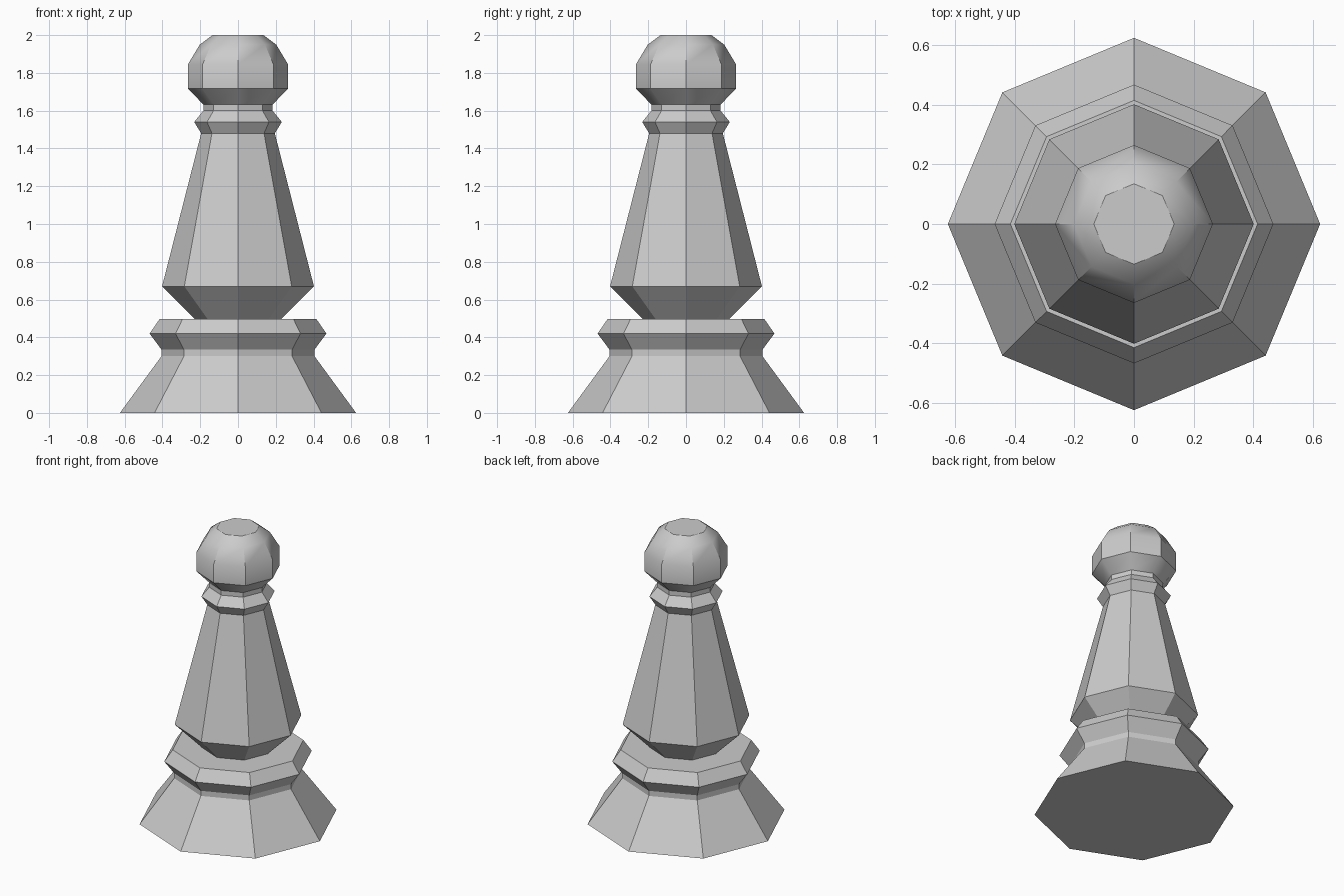
import bpy, bmesh, math

if "Cube" in bpy.data.objects:
    bpy.data.objects.remove(bpy.data.objects["Cube"])

SIDES = 8


def lathe(name, profile):
    """Turn a (radius, height) profile into a capped eight-sided solid."""
    bm = bmesh.new()
    rings = []
    for r, z in profile:
        rings.append([bm.verts.new((r * math.cos(2 * math.pi * i / SIDES),
                                    r * math.sin(2 * math.pi * i / SIDES), z))
                      for i in range(SIDES)])
    for low, high in zip(rings, rings[1:]):
        for i in range(SIDES):
            j = (i + 1) % SIDES
            bm.faces.new((low[i], low[j], high[j], high[i]))
    bm.faces.new(rings[0][::-1])
    bm.faces.new(rings[-1])
    mesh = bpy.data.meshes.new(name)
    bm.to_mesh(mesh)
    bm.free()
    obj = bpy.data.objects.new(name, mesh)
    bpy.context.collection.objects.link(obj)
    return obj


# Foot, stem and collars in one continuous faceted turning
lathe("base_and_stem", [
    (0.625, 0.0), (0.405, 0.30), (0.405, 0.335),    # flared foot
    (0.468, 0.42), (0.415, 0.497),                  # base collar
    (0.228, 0.497), (0.402, 0.67), (0.195, 1.48),   # tapered stem
    (0.232, 1.54), (0.183, 1.60), (0.183, 1.632),   # neck collar
])

# Rounded head with a flat top
head = lathe("head", [
    (0.183, 1.632), (0.265, 1.717), (0.265, 1.845),
    (0.202, 1.95), (0.135, 2.0),
])
bpy.ops.object.select_all(action='DESELECT')
head.select_set(True)
bpy.context.view_layer.objects.active = head
bpy.ops.object.shade_smooth_by_angle(angle=math.radians(35))
